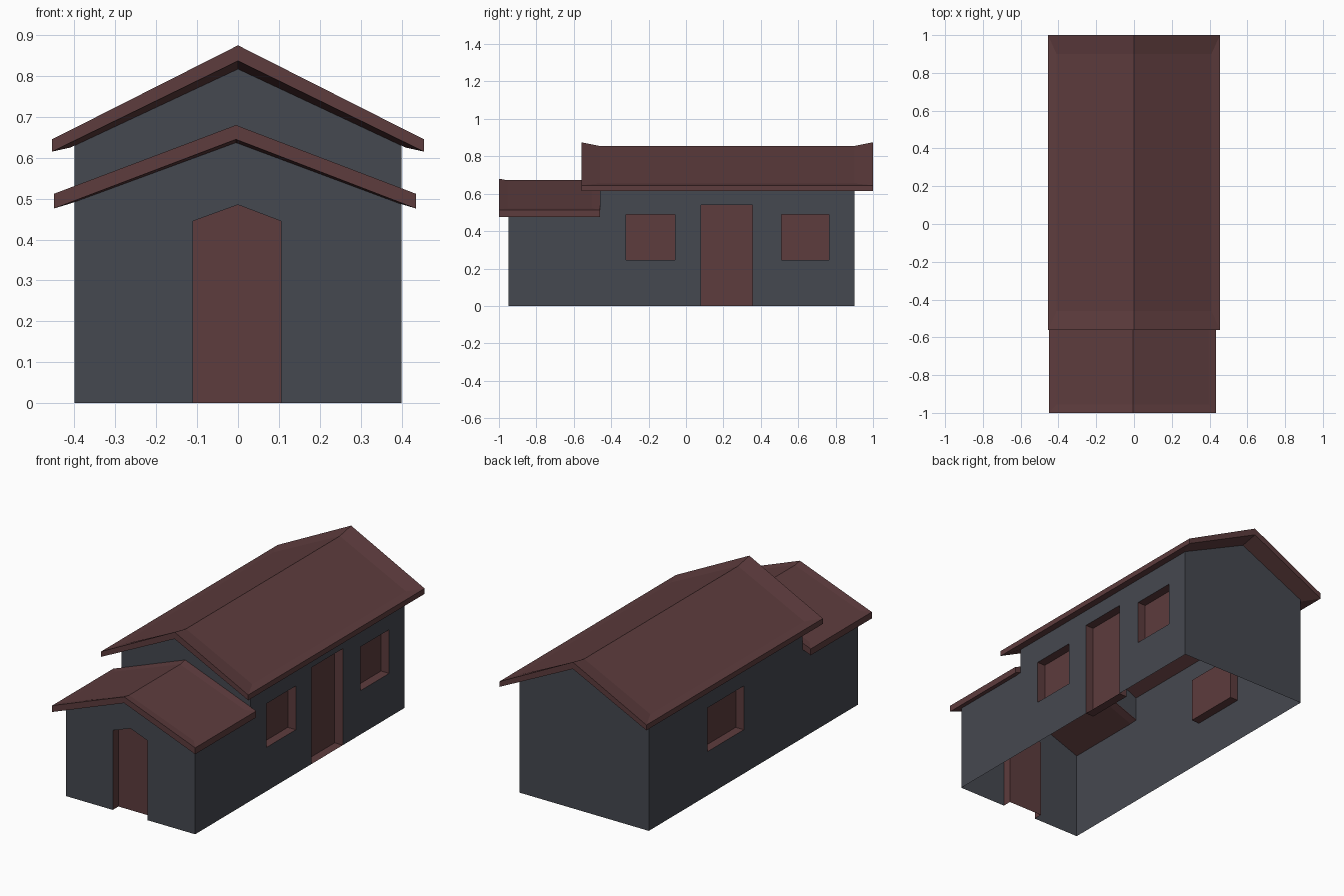
import bpy, bmesh
from mathutils import Vector

if "Cube" in bpy.data.objects:
    bpy.data.objects.remove(bpy.data.objects["Cube"])


def material(name, rgb):
    m = bpy.data.materials.new(name)
    m.diffuse_color = (*rgb, 1)
    m.use_nodes = True
    m.node_tree.nodes["Principled BSDF"].inputs["Base Color"].default_value = m.diffuse_color
    return m


SLATE = material("slate", (0.06, 0.065, 0.08))
RED = material("dark_red", (0.11, 0.045, 0.047))


def add_face(bm, pts, facing):
    """Add a polygon whose normal points along the given direction."""
    f = bm.faces.new([bm.verts.new(p) for p in pts])
    f.normal_update()
    if f.normal.dot(Vector(facing)) < 0:
        f.normal_flip()


def finish(bm, name, mat):
    bmesh.ops.remove_doubles(bm, verts=bm.verts, dist=1e-5)
    me = bpy.data.meshes.new(name)
    bm.to_mesh(me)
    bm.free()
    me.materials.append(mat)
    bpy.context.collection.objects.link(bpy.data.objects.new(name, me))


# Plan and heights
W, FRONT, MID, BACK = 0.4, -0.95, -0.46, 0.9
PORCH_EAVE, PORCH_TOP, EAVE, TOP = 0.50, 0.65, 0.637, 0.838
DEPTH = 0.05


def gable(name, y, outline, facing):
    bm = bmesh.new()
    add_face(bm, [(x, y, z) for x, z in outline], (0, facing, 0))
    finish(bm, name, SLATE)


def side_wall(name, x, openings):
    """Wall in columns, leaving a hole at each (y0, y1, z0, z1)."""
    bm = bmesh.new()
    cuts = {FRONT, MID, BACK}
    for o in openings:
        cuts |= {o[0], o[1]}
    cuts = sorted(cuts)
    for a, b in zip(cuts, cuts[1:]):
        top = PORCH_EAVE if b <= MID else EAVE
        spans = [(0, top)]
        for y0, y1, z0, z1 in openings:
            if y0 <= a and b <= y1:
                spans = [(0, z0), (z1, top)]
        for lo, hi in spans:
            if hi > lo:
                add_face(bm, [(x, a, lo), (x, b, lo), (x, b, hi), (x, a, hi)], (x, 0, 0))
    finish(bm, name, SLATE)


def recess(name, outline, inward, closed=True):
    """Reveal strips plus a set-back panel behind an opening."""
    bm = bmesh.new()
    rim = [Vector(p) for p in outline]
    d = Vector(inward)
    centre = sum(rim, Vector()) / len(rim)
    add_face(bm, [p + d for p in rim], -d)
    for i in range(len(rim) if closed else len(rim) - 1):
        a, b = rim[i], rim[(i + 1) % len(rim)]
        add_face(bm, [a, b, b + d, a + d], centre - (a + b) / 2)
    finish(bm, name, RED)


def roof(name, xl, xr, xm, y0, y1, inset_y, inset_x, ridge, drop, eave, inner_eave, thick):
    """Gabled slab whose border flares up around each inner slope."""
    bm = bmesh.new()

    def layer(dr, de):
        v = {}
        for j, (yo, yi) in enumerate(((y0, y0 + inset_y), (y1, y1 - inset_y))):
            v["R", j] = bm.verts.new((xm, yo, ridge - dr))
            v["r", j] = bm.verts.new((xm, yi, ridge - drop - dr))
            for s, x in ((-1, xl), (1, xr)):
                v["C", s, j] = bm.verts.new((x, yo, eave - de))
                v["c", s, j] = bm.verts.new((x - s * inset_x, yi, inner_eave - de))
        for s in (-1, 1):
            bm.faces.new([v["r", 0], v["r", 1], v["c", s, 1], v["c", s, 0]])
            bm.faces.new([v["c", s, 0], v["c", s, 1], v["C", s, 1], v["C", s, 0]])
            for j in (0, 1):
                bm.faces.new([v["R", j], v["r", j], v["c", s, j], v["C", s, j]])
        return v

    t, b = layer(0, 0), layer(*thick)
    # Fascia around the edge
    loop = [("R", 0), ("C", 1, 0), ("C", 1, 1), ("R", 1), ("C", -1, 1), ("C", -1, 0)]
    for p, q in zip(loop, loop[1:] + loop[:1]):
        bm.faces.new([t[p], t[q], b[q], b[p]])
    bmesh.ops.recalc_face_normals(bm, faces=bm.faces)
    finish(bm, name, RED)


# Openings
door = (0.08, 0.355, 0.0, 0.54)
right_openings = [(-0.32, -0.06, 0.245, 0.49), door, (0.51, 0.765, 0.245, 0.49)]
left_openings = [(0.06, 0.38, 0.245, 0.49)]

# Side walls with recessed windows and side door
for side, s, openings in (("right", 1, right_openings), ("left", -1, left_openings)):
    side_wall(side + "_wall", s * W, openings)
    for i, (a, b, lo, hi) in enumerate(openings):
        kind = "door" if lo == 0 else "window"
        rim = [(s * W, a, lo), (s * W, b, lo), (s * W, b, hi), (s * W, a, hi)]
        recess(f"{side}_{kind}_{i + 1}", rim, (-s * DEPTH, 0, 0))

# Front wall with pointed doorway
doorway = [(-0.11, 0), (-0.11, 0.445), (0, 0.485), (0.105, 0.445), (0.105, 0)]
gable("front_wall", FRONT, [(-W, 0)] + doorway +
      [(W, 0), (W, PORCH_EAVE), (0, PORCH_TOP), (-W, PORCH_EAVE)], -1)
recess("front_door", [(x, FRONT, z) for x, z in doorway], (0, DEPTH, 0), closed=False)

# Gable above the porch roof, and the back wall
gable("upper_front_gable", MID, [(-W, PORCH_EAVE), (0, PORCH_TOP), (W, PORCH_EAVE),
                                 (W, EAVE), (0, TOP), (-W, EAVE)], -1)
gable("back_wall", BACK, [(-W, 0), (W, 0), (W, EAVE), (0, TOP), (-W, EAVE)], 1)

# Roofs
roof("main_roof", -0.455, 0.455, 0, -0.56, 1.0, 0.1, 0.045,
     0.875, 0.02, 0.645, 0.655, (0.038, 0.03))
roof("porch_roof", -0.45, 0.435, -0.005, -1.0, -0.46, 0.045, 0.04,
     0.68, 0.008, 0.512, 0.524, (0.035, 0.036))
